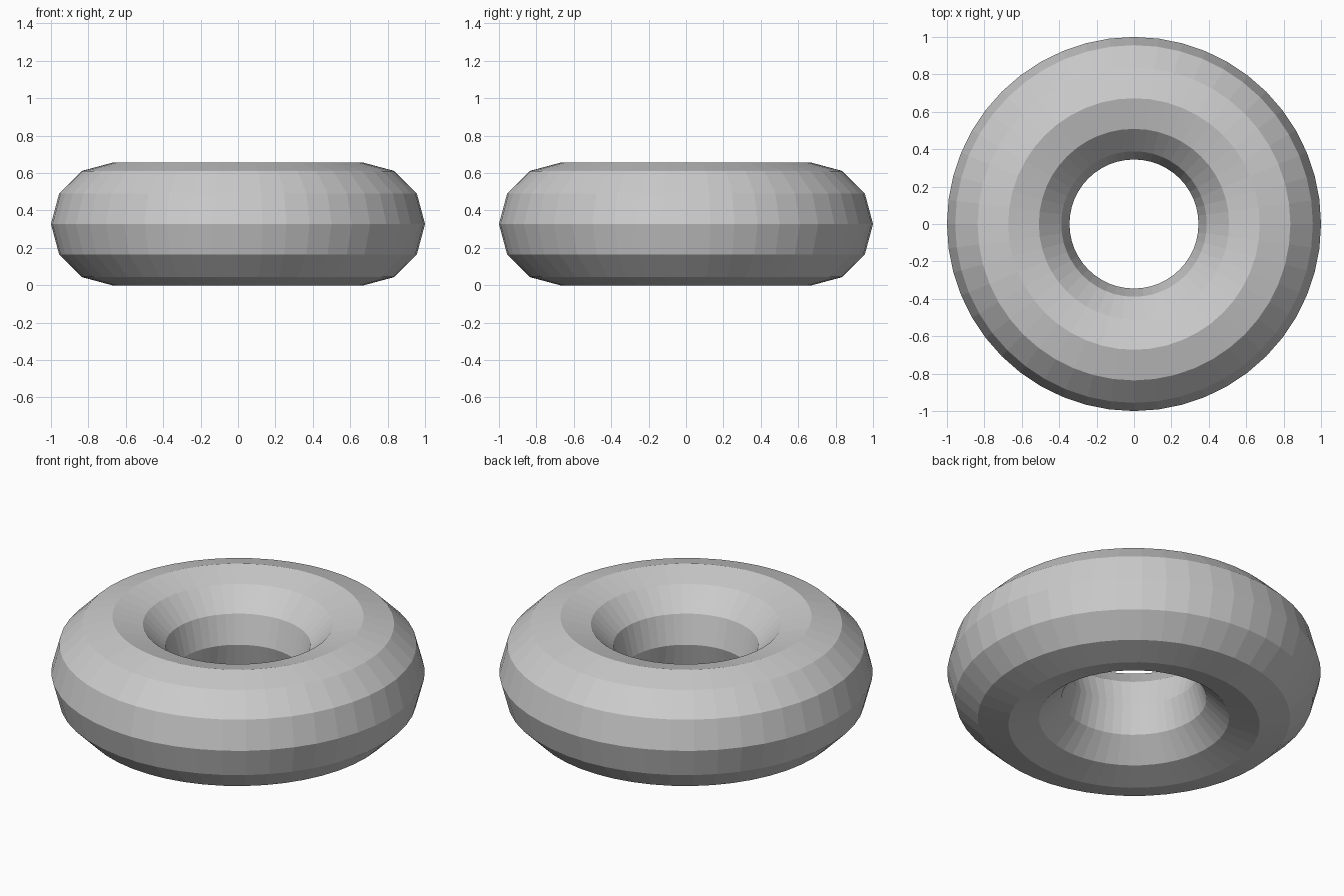
import bpy

if "Cube" in bpy.data.objects:
    bpy.data.objects.remove(bpy.data.objects["Cube"])

# Low-poly ring: 48 segments around, 12-sided cross-section
TUBE = 0.3275
bpy.ops.mesh.primitive_torus_add(
    major_segments=48, minor_segments=12,
    major_radius=1 - TUBE, minor_radius=TUBE,
    location=(0, 0, TUBE))
ring = bpy.context.object
ring.name = "ring"
bpy.ops.object.shade_flat()
